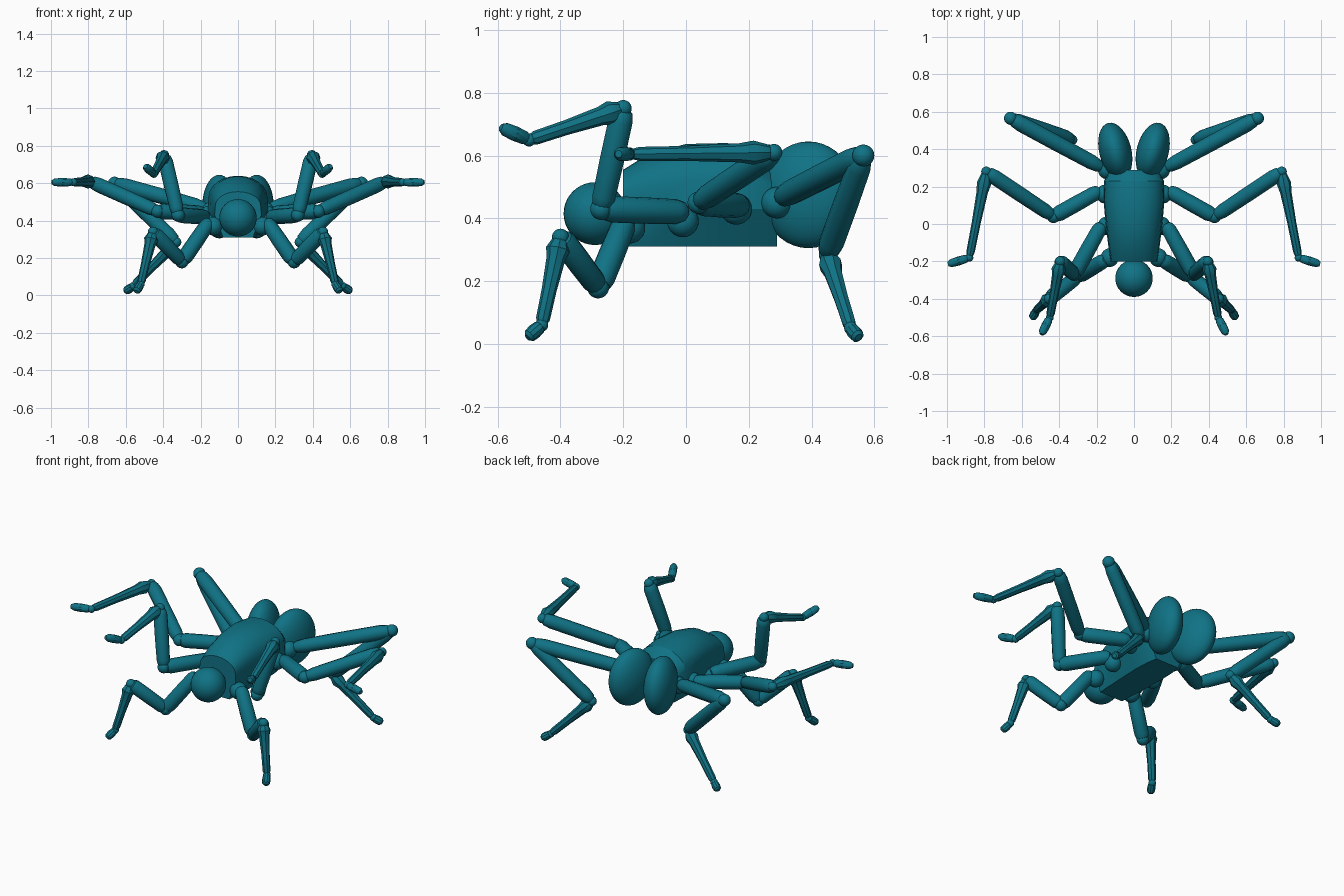
import bpy, bmesh, math
from mathutils import Vector, Matrix

cube = bpy.data.objects.get("Cube")
if cube:
    bpy.data.objects.remove(cube, do_unlink=True)

COLOUR = (0.005, 0.17, 0.235, 1)
teal = bpy.data.materials.new("teal_shell")
teal.use_nodes = True
teal.diffuse_color = COLOUR
teal.node_tree.nodes["Principled BSDF"].inputs["Base Color"].default_value = COLOUR


def finish(name, bm, mirror=True, angle=35):
    bmesh.ops.recalc_face_normals(bm, faces=bm.faces)
    mesh = bpy.data.meshes.new(name)
    bm.to_mesh(mesh)
    bm.free()
    obj = bpy.data.objects.new(name, mesh)
    bpy.context.collection.objects.link(obj)
    mesh.materials.append(teal)
    if mirror:
        obj.modifiers.new("mirror", 'MIRROR').use_mirror_merge = False
    bpy.ops.object.select_all(action='DESELECT')
    obj.select_set(True)
    bpy.context.view_layer.objects.active = obj
    bpy.ops.object.shade_smooth_by_angle(angle=math.radians(angle))
    return obj


def loft(bm, rings):
    """Bridge equal rings of points and cap both ends."""
    rows = [[bm.verts.new(p) for p in ring] for ring in rings]
    n = len(rows[0])
    for a, b in zip(rows, rows[1:]):
        for i in range(n):
            j = (i + 1) % n
            bm.faces.new((a[i], a[j], b[j], b[i]))
    bm.faces.new(rows[0])
    bm.faces.new(rows[-1])


def limb(name, start, end, radius, profile, sides=12):
    """Turned limb segment: profile holds (distance along, radius factor)."""
    start, end = Vector(start), Vector(end)
    turn = (end - start).to_track_quat('Z', 'Y')
    rings = []
    for t, k in profile:
        centre = start.lerp(end, t)
        rings.append([centre + turn @ Vector((math.cos(a), math.sin(a), 0)) * radius * k
                      for a in (math.tau * i / sides for i in range(sides))])
    bm = bmesh.new()
    loft(bm, rings)
    return finish(name, bm)


def ball(name, centre, size, yaw=0, mirror=True):
    bm = bmesh.new()
    matrix = (Matrix.Translation(centre) @ Matrix.Rotation(math.radians(yaw), 4, 'Z')
              @ Matrix.Diagonal((*size, 1)))
    bmesh.ops.create_uvsphere(bm, u_segments=32, v_segments=20, radius=1, matrix=matrix)
    return finish(name, bm, mirror)


# Body: angular hull with a domed back
def section(y, half, bottom, shoulder, top):
    pts = [(-bottom, y, 0.31), (bottom, y, 0.31), (half, y, 0.43)]
    for i in range(13):
        a = math.pi * i / 12
        pts.append((half * 0.97 * math.cos(a), y, shoulder + (top - shoulder) * math.sin(a)))
    pts.append((-half, y, 0.43))
    return pts


bm = bmesh.new()
loft(bm, [section(-0.2, 0.125, 0.08, 0.48, 0.555),
          section(-0.12, 0.137, 0.085, 0.5, 0.605),
          section(0.0, 0.152, 0.09, 0.515, 0.637),
          section(0.13, 0.163, 0.095, 0.525, 0.64),
          section(0.23, 0.16, 0.09, 0.52, 0.625),
          section(0.29, 0.13, 0.08, 0.48, 0.57)])
finish("body", bm, mirror=False, angle=28)

# Head and paired abdomen lobes
ball("head", (0, -0.29, 0.415), (0.1, 0.1, 0.1), mirror=False)
ball("abdomen_lobe", (0.1, 0.39, 0.475), (0.086, 0.155, 0.17), yaw=-14)

# Radius profiles for the limb segments
THICK = [(0, 0.5), (0.04, 0.8), (0.12, 0.95), (0.5, 1), (0.88, 1), (0.96, 0.85), (1, 0.5)]
SHIN = [(0, 0.5), (0.04, 0.8), (0.14, 1.2), (0.24, 0.95), (0.6, 0.75), (0.93, 0.7), (1, 0.45)]
TOE = [(0, 0.5), (0.15, 0.9), (0.5, 1), (0.85, 0.9), (1, 0.5)]

# Joints of each left leg: hip, upper start, knee, second knee, ankle, toe tip
LEGS = {
    "front_leg": [(0.13, -0.18, 0.37), (0.15, -0.19, 0.40), (0.30, -0.28, 0.18),
                  (0.455, -0.40, 0.34), (0.52, -0.46, 0.06), (0.545, -0.505, 0.02)],
    "raised_leg": [(0.145, -0.01, 0.39), (0.17, 0.0, 0.42), (0.32, -0.27, 0.43),
                   (0.395, -0.20, 0.75), (0.45, -0.50, 0.65), (0.495, -0.59, 0.69)],
    "middle_leg": [(0.155, 0.16, 0.43), (0.18, 0.18, 0.44), (0.43, 0.04, 0.45),
                   (0.79, 0.28, 0.61), (0.88, -0.18, 0.605), (0.995, -0.215, 0.605)],
    "rear_leg": [(0.145, 0.29, 0.45), (0.17, 0.30, 0.465), (0.66, 0.565, 0.60),
                 (0.33, 0.45, 0.285), (0.56, 0.525, 0.05), (0.605, 0.55, 0.02)],
}

for leg, (hip, root, knee, second, ankle, toe) in LEGS.items():
    ball(leg + "_hip", hip, (0.048, 0.05, 0.05))
    limb(leg + "_upper", root, knee, 0.042, THICK)
    ball(leg + "_knee", knee, (0.035, 0.035, 0.035))
    limb(leg + "_lower", knee, second, 0.04, THICK)
    ball(leg + "_second_knee", second, (0.027, 0.027, 0.027))
    limb(leg + "_shin", second, ankle, 0.032, SHIN, sides=8)
    ball(leg + "_ankle", ankle, (0.021, 0.021, 0.021))
    limb(leg + "_toe", ankle, toe, 0.024, TOE, sides=10)
